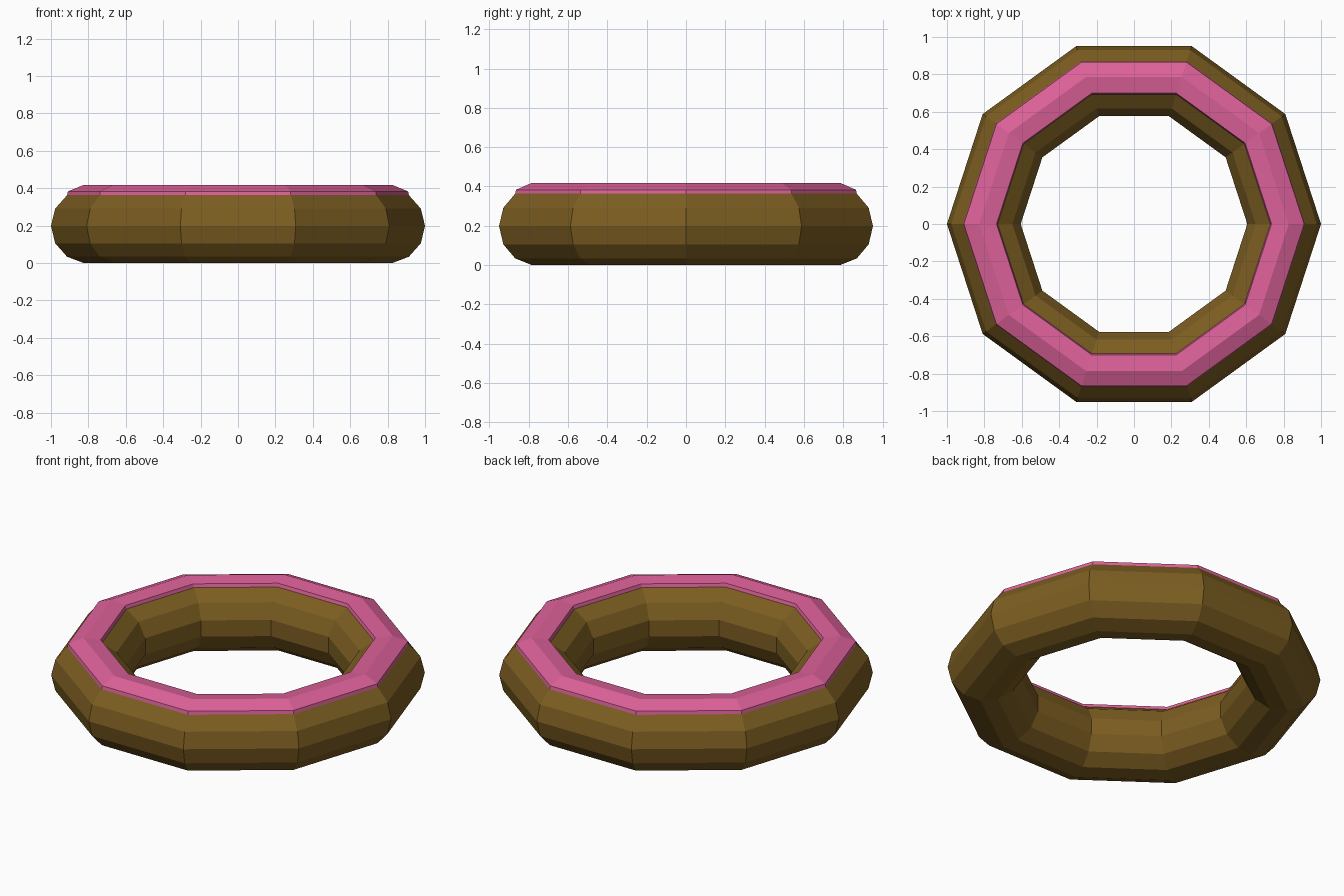
import bpy, bmesh
from math import sin, cos, tau

if "Cube" in bpy.data.objects:
    bpy.data.objects.remove(bpy.data.objects["Cube"])

SIDES, TUBE_SIDES = 10, 13
RING_R, TUBE_R = 0.8, 0.2
MID_Z = TUBE_R * sin(tau * 3 / TUBE_SIDES)   # lowest tube vertices rest on z = 0


def material(name, rgb):
    mat = bpy.data.materials.new(name)
    mat.diffuse_color = (*rgb, 1)
    mat.use_nodes = True
    mat.node_tree.nodes["Principled BSDF"].inputs["Base Color"].default_value = mat.diffuse_color
    return mat


def tube_point(i, lift=0.0, inset=0.0):
    a = tau * i / TUBE_SIDES
    return RING_R + TUBE_R * cos(a) + inset, MID_Z + TUBE_R * sin(a) + lift


def lathe(name, profile, mat):
    """Sweep a closed (radius, z) profile around z in flat segments."""
    bm = bmesh.new()
    rings = [[bm.verts.new((r * cos(tau * s / SIDES), r * sin(tau * s / SIDES), z))
              for r, z in profile] for s in range(SIDES)]
    n = len(profile)
    for s in range(SIDES):
        a, b = rings[s], rings[(s + 1) % SIDES]
        for i in range(n):
            j = (i + 1) % n
            bm.faces.new((a[i], b[i], b[j], a[j]))
    bmesh.ops.recalc_face_normals(bm, faces=bm.faces)
    mesh = bpy.data.meshes.new(name)
    bm.to_mesh(mesh)
    bm.free()
    mesh.materials.append(mat)
    obj = bpy.data.objects.new(name, mesh)
    bpy.context.collection.objects.link(obj)
    return obj


# Dough ring
lathe("dough_ring", [tube_point(i) for i in range(TUBE_SIDES)],
      material("dough", (0.20, 0.11, 0.015)))

# Icing: thin raised layer over the two uppermost tube faces
under = [tube_point(i) for i in (2, 3, 4)]
over = [tube_point(2, 0.02, -0.004), tube_point(3, 0.02, 0.003), tube_point(4, 0.02, 0.006)]
lathe("icing", under + over[::-1], material("icing", (0.72, 0.12, 0.32)))
